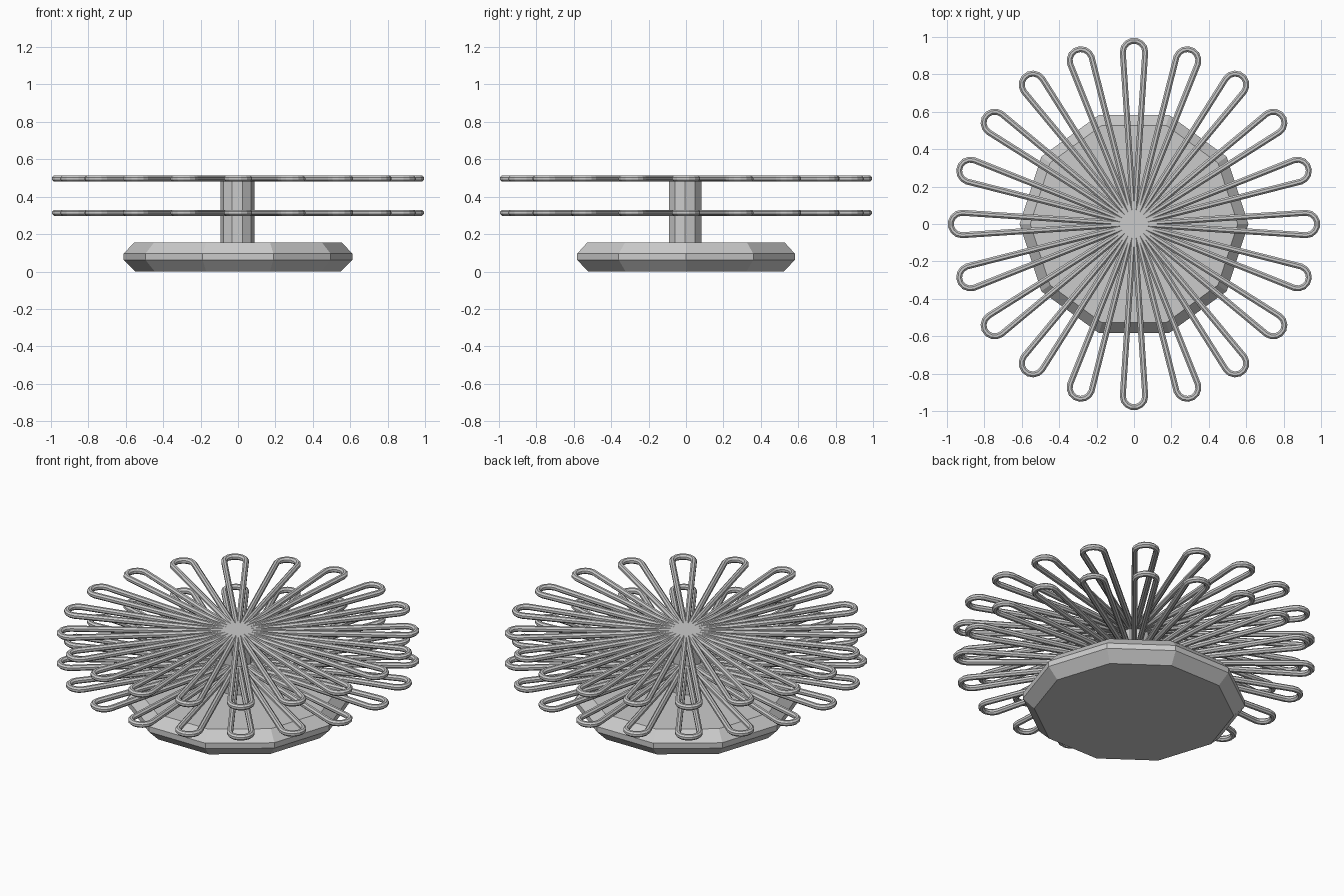
import bpy, bmesh
from math import sin, cos, pi, radians
from mathutils import Vector, Matrix

if "Cube" in bpy.data.objects:
    bpy.data.objects.remove(bpy.data.objects["Cube"])


def finish(name, bm):
    bmesh.ops.recalc_face_normals(bm, faces=bm.faces)
    mesh = bpy.data.meshes.new(name)
    bm.to_mesh(mesh)
    bm.free()
    obj = bpy.data.objects.new(name, mesh)
    bpy.context.collection.objects.link(obj)
    return obj


def lathe(name, profile, sides):
    bm = bmesh.new()
    rings = [[bm.verts.new((r * cos(2 * pi * i / sides), r * sin(2 * pi * i / sides), z))
              for i in range(sides)] for r, z in profile]
    for a, b in zip(rings, rings[1:]):
        for i in range(sides):
            j = (i + 1) % sides
            bm.faces.new((a[i], a[j], b[j], b[i]))
    bm.faces.new(rings[0][::-1])
    bm.faces.new(rings[-1])
    return finish(name, bm)


def sweep(bm, path, radius, sides, rot):
    # Flat-topped tube along a path lying in a horizontal plane
    rings = []
    for k, p in enumerate(path):
        d_in = (p - path[max(k - 1, 0)]).normalized()
        d_out = (path[min(k + 1, len(path) - 1)] - p).normalized()
        t = (d_in + d_out).normalized()
        side = Vector((-t.y, t.x, 0))
        ring = []
        for i in range(sides):
            a = 2 * pi * (i + 0.5) / sides
            co = p + side * radius * cos(a) + Vector((0, 0, radius * sin(a)))
            ring.append(bm.verts.new(rot @ co))
        rings.append(ring)
    for a, b in zip(rings, rings[1:]):
        for i in range(sides):
            j = (i + 1) % sides
            bm.faces.new((a[i], a[j], b[j], b[i]))
    bm.faces.new(rings[0])
    bm.faces.new(rings[-1][::-1])


def wire_tier(name, z, count=20):
    bm = bmesh.new()
    tip_r, tip_x, steps = 0.06, 0.92, 7
    # Two legs from the hub joined by a rounded tip
    path = [Vector((0, 0, z))]
    for i in range(steps + 1):
        a = -pi / 2 + pi * i / steps
        path.append(Vector((tip_x + tip_r * cos(a), tip_r * sin(a), z)))
    path.append(Vector((0, 0, z)))
    for n in range(count):
        sweep(bm, path, 0.0173, 8, Matrix.Rotation(radians(360 / count * n), 3, 'Z'))
    return finish(name, bm)


# Ten-sided chamfered foot
lathe("base", [(0.55, 0), (0.612, 0.062), (0.612, 0.095), (0.555, 0.155)], 10)

# Central post
post = lathe("post", [(0.091, 0.14), (0.091, 0.497)], 10)
post.location = (-0.003, -0.005, 0)

# Two tiers of wire loops
wire_tier("lower_wire_loops", 0.314)
wire_tier("upper_wire_loops", 0.497)
